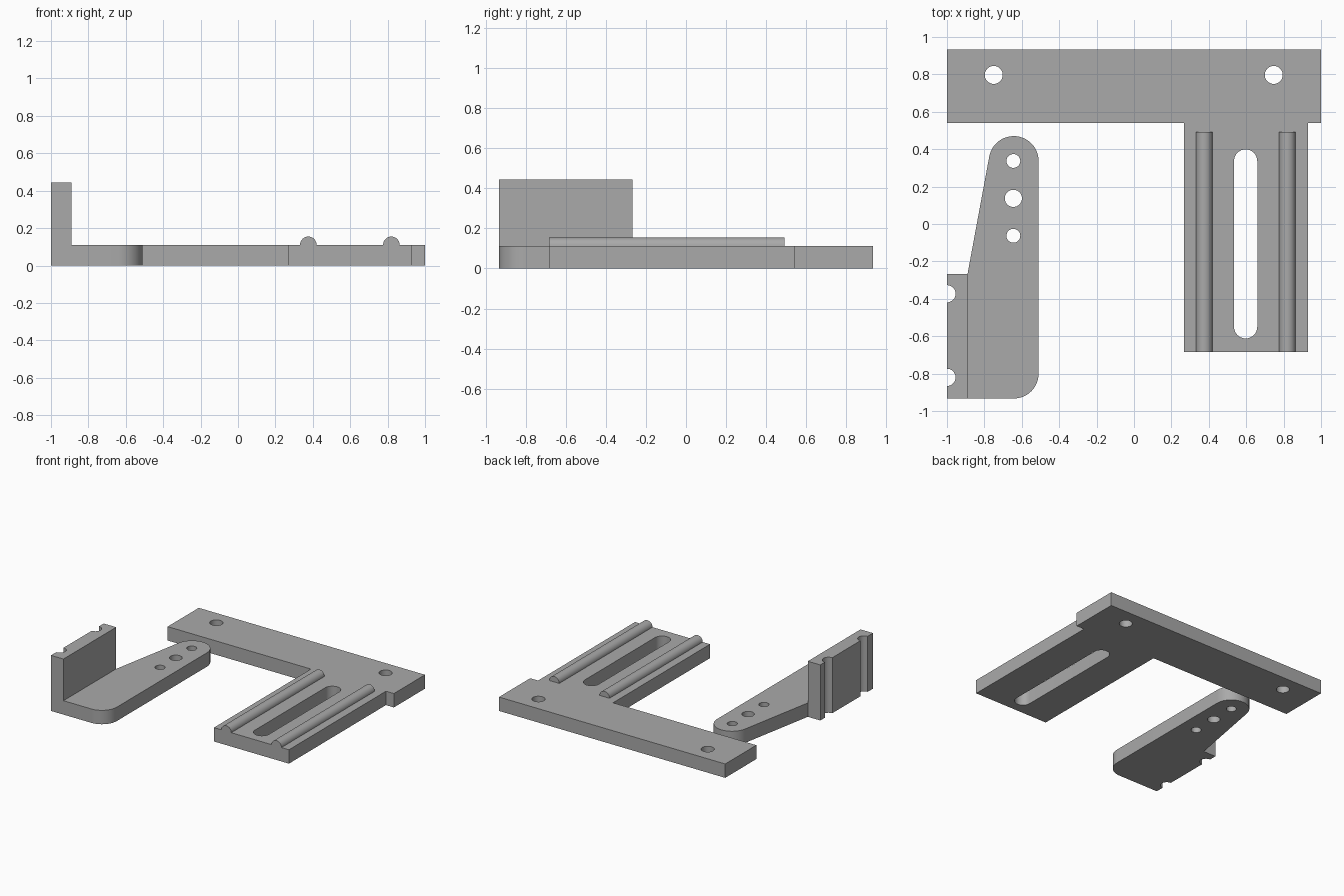
import bpy, bmesh
from math import radians, cos, sin
from mathutils import Matrix, Vector

cube = bpy.data.objects.get("Cube")
if cube:
    bpy.data.objects.remove(cube)

grey = bpy.data.materials.new("machined grey")
grey.use_nodes = True
COLOUR = (0.4, 0.4, 0.4, 1)
grey.diffuse_color = COLOUR
grey.node_tree.nodes["Principled BSDF"].inputs["Base Color"].default_value = COLOUR

T = 0.111          # plate thickness
Y = 0.933          # half depth
ALONG_X = Matrix(((0, 0, 1, 0), (1, 0, 0, 0), (0, 1, 0, 0), (0, 0, 0, 1)))
ALONG_Y = Matrix(((1, 0, 0, 0), (0, 0, 1, 0), (0, 1, 0, 0), (0, 0, 0, 1)))


def arc(cx, cy, r, start, end, steps=16):
    angles = [radians(start + (end - start) * i / steps) for i in range(steps + 1)]
    return [(cx + r * cos(a), cy + r * sin(a)) for a in angles]


def circle(cx, cy, r):
    return arc(cx, cy, r, 0, 360, 40)[:-1]


def prism(name, outline, low, high, axes=Matrix()):
    """Extrude a 2D outline from low to high along the chosen axis."""
    bm = bmesh.new()
    face = bm.faces.new([bm.verts.new((u, v, low)) for u, v in outline])
    new = bmesh.ops.extrude_face_region(bm, geom=[face])["geom"]
    bmesh.ops.translate(bm, vec=Vector((0, 0, high - low)),
                        verts=[g for g in new if isinstance(g, bmesh.types.BMVert)])
    bm.transform(axes)
    bmesh.ops.recalc_face_normals(bm, faces=bm.faces)
    mesh = bpy.data.meshes.new(name)
    bm.to_mesh(mesh)
    bm.free()
    mesh.materials.append(grey)
    obj = bpy.data.objects.new(name, mesh)
    bpy.context.collection.objects.link(obj)
    return obj


def combine(obj, others, operation):
    """Apply exact booleans, then remove the helper solids."""
    for other in others:
        mod = obj.modifiers.new("combine", "BOOLEAN")
        mod.operation, mod.solver, mod.object = operation, "EXACT", other
    graph = bpy.context.evaluated_depsgraph_get()
    mesh = bpy.data.meshes.new_from_object(obj.evaluated_get(graph))
    obj.modifiers.clear()
    obj.data = mesh
    for other in others:
        bpy.data.objects.remove(other)


def smooth(obj):
    bpy.ops.object.select_all(action="DESELECT")
    obj.select_set(True)
    bpy.context.view_layer.objects.active = obj
    bpy.ops.object.shade_smooth_by_angle(angle=radians(30))


# Flat base plate: cross bar with an offset leg
base = prism("base_plate", [(-1, Y), (-1, 0.54), (0.267, 0.54), (0.267, -0.685),
                            (0.93, -0.685), (0.93, 0.54), (1, 0.54), (1, Y)], 0, T)
slot = arc(0.597, 0.337, 0.062, 0, 180) + arc(0.597, -0.55, 0.062, 180, 360)
cuts = [prism("slot_cutter", slot, -0.1, 0.3)]
cuts += [prism("bolt_cutter", circle(x, 0.797, 0.048), -0.1, 0.3) for x in (-0.75, 0.747)]
combine(base, cuts, "DIFFERENCE")
smooth(base)

# Half-round guide rails on the leg
for side, x in (("right", 0.376), ("left", 0.82)):
    smooth(prism("guide_rail_" + side, arc(x, T, 0.044, 0, 180), -0.685, 0.492, ALONG_Y))

# Tapered arm with rounded ends and an upright flange
outline = [(-1, -0.267), (-1, -Y)]
outline += arc(-0.643, -0.8, 0.133, -90, 0)
outline += arc(-0.643, 0.337, 0.133, 0, 169.6, 24)
outline += [(-0.89, -0.267)]
arm = prism("arm_bracket", outline, 0, T)
flange = prism("flange", [(-1, -Y), (-0.89, -Y), (-0.89, -0.267), (-1, -0.267)], 0, 0.444)
combine(arm, [flange], "UNION")

# Arm holes, flange edge grooves and flange bore
cuts = [prism("arm_cutter", circle(-0.645, y, r), -0.1, 0.3)
        for y, r in ((0.337, 0.037), (0.137, 0.046), (-0.063, 0.037))]
cuts += [prism("groove_cutter", circle(-1, y, 0.046), -0.1, 0.6) for y in (-0.373, -0.82)]
cuts += [prism("bore_cutter", circle(-0.6, 0.267, 0.062), -1.2, -0.8, ALONG_X)]
combine(arm, cuts, "DIFFERENCE")
smooth(arm)
